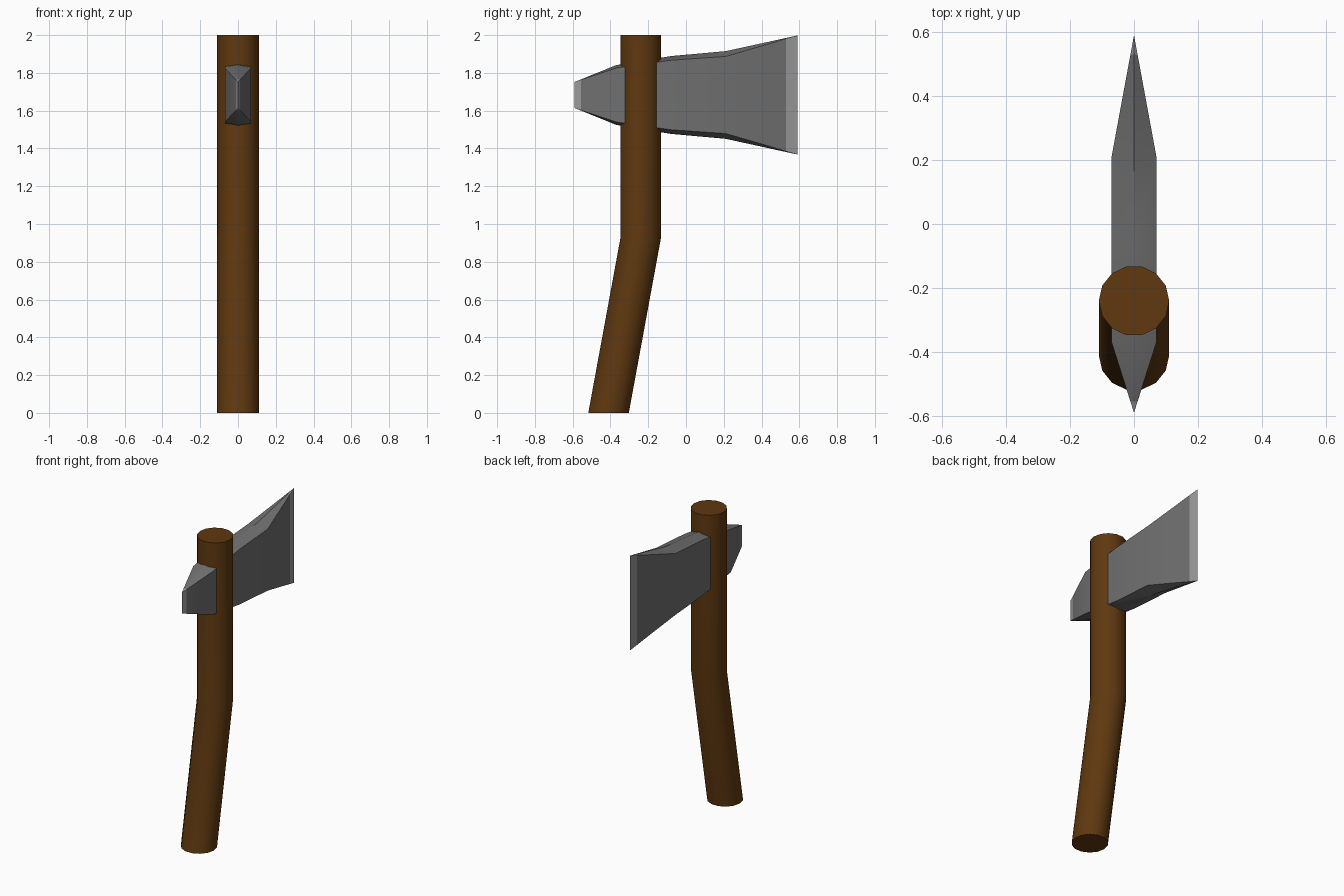
import bpy, bmesh, math

if "Cube" in bpy.data.objects:
    bpy.data.objects.remove(bpy.data.objects["Cube"])


def material(name, rgb):
    m = bpy.data.materials.new(name)
    m.diffuse_color = (*rgb, 1)
    m.use_nodes = True
    m.node_tree.nodes["Principled BSDF"].inputs["Base Color"].default_value = m.diffuse_color
    return m


wood = material("brown_wood", (0.115, 0.040, 0.005))
steel = material("grey_steel", (0.16, 0.16, 0.16))
edge_steel = material("bright_edge_steel", (0.32, 0.32, 0.32))


def loft(name, rings, mats, rule=None):
    """Skin a list of equal-length rings and cap both ends."""
    bm = bmesh.new()
    loops = [[bm.verts.new(p) for p in ring] for ring in rings]
    n = len(loops[0])
    for a, b in zip(loops, loops[1:]):
        for i in range(n):
            j = (i + 1) % n
            bm.faces.new((a[i], a[j], b[j], b[i]))
    bm.faces.new(loops[0][::-1])
    bm.faces.new(loops[-1])
    # Collapsed end sections become sharp edges
    bmesh.ops.remove_doubles(bm, verts=bm.verts, dist=0.0005)
    bmesh.ops.recalc_face_normals(bm, faces=bm.faces)
    if rule:
        for f in bm.faces:
            f.material_index = rule(f.calc_center_median())
    me = bpy.data.meshes.new(name)
    bm.to_mesh(me)
    bm.free()
    for m in mats:
        me.materials.append(m)
    ob = bpy.data.objects.new(name, me)
    bpy.context.collection.objects.link(ob)
    bpy.ops.object.select_all(action='DESELECT')
    ob.select_set(True)
    bpy.context.view_layer.objects.active = ob
    bpy.ops.object.shade_smooth_by_angle(angle=math.radians(30))
    return ob


# Bent handle: 14-sided horizontal sections
def circle(y, z, r=0.11, n=14):
    return [(r * math.cos(2 * math.pi * i / n),
             y + r * math.sin(2 * math.pi * i / n), z) for i in range(n)]


loft("handle", [circle(-0.41, 0), circle(-0.24, 0.925), circle(-0.24, 2.0)], [wood])


# Axe head: six-sided sections (y, half width, ridge half height, side half height)
def section(y, w, ridge, side, zc=1.683):
    return [(0, y, zc + ridge), (w, y, zc + side), (w, y, zc - side),
            (0, y, zc - ridge), (-w, y, zc - side), (-w, y, zc + side)]


stations = [
    (-0.59, 0, 0.069, 0.069),
    (-0.555, 0.011, 0.083, 0.081),
    (-0.37, 0.07, 0.158, 0.143),
    (-0.08, 0.07, 0.206, 0.184),
    (0.21, 0.07, 0.232, 0.204),
    (0.43, 0.0295, 0.280, 0.268),
    (0.53, 0.011, 0.302, 0.298),
    (0.59, 0, 0.315, 0.315),
]
loft("axe_head", [section(*s) for s in stations], [steel, edge_steel],
     lambda c: 1 if c.y > 0.53 or c.y < -0.555 else 0)
